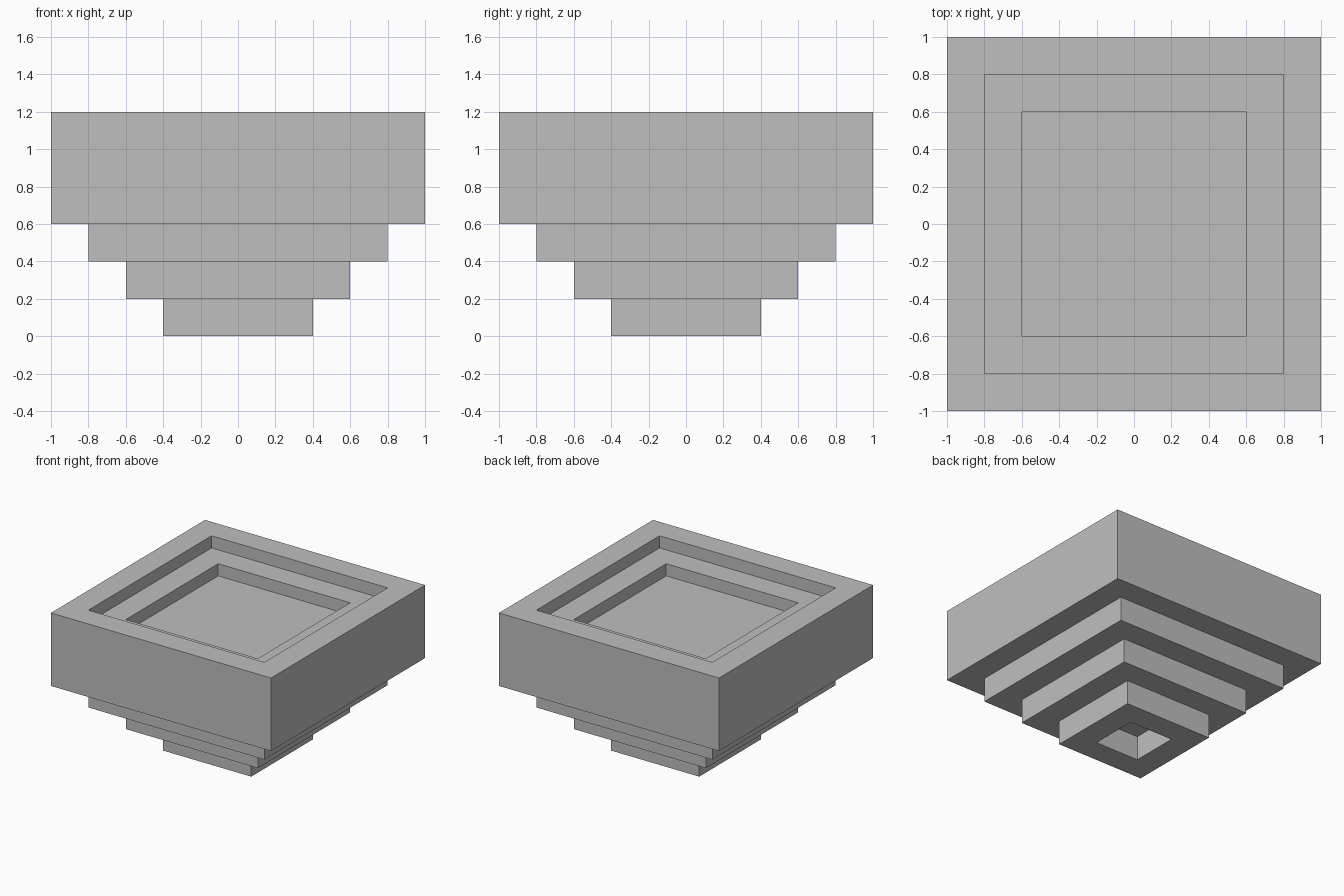
import bpy
import bmesh

default = bpy.data.objects.get("Cube")
if default:
    bpy.data.objects.remove(default, do_unlink=True)

# Plain grey for the whole block
grey = bpy.data.materials.new("plain_grey")
grey.use_nodes = True
colour = (0.52, 0.52, 0.52, 1.0)
grey.diffuse_color = colour
grey.node_tree.nodes["Principled BSDF"].inputs["Base Color"].default_value = colour

STEP = 0.2      # height and overhang of each lower tier
RECESS = 0.1    # depth of each sunken tray level
TOP = 1.2

# Half-width and height along the section, from the base socket round to the tray floor
profile = [(STEP, STEP), (STEP, 0)]
for tier in range(3):
    half = 0.4 + tier * STEP
    profile += [(half, tier * STEP), (half, (tier + 1) * STEP)]
profile += [(1, 0.6), (1, TOP)]
for level in range(2):
    half = 0.8 - level * STEP
    profile += [(half, TOP - level * RECESS), (half, TOP - (level + 1) * RECESS)]


def square_ring(bm, half, z):
    corners = ((-1, -1), (1, -1), (1, 1), (-1, 1))
    return [bm.verts.new((x * half, y * half, z)) for x, y in corners]


# Stepped block: square rings joined by flat walls and ledges
bm = bmesh.new()
rings = [square_ring(bm, half, z) for half, z in profile]
for low, high in zip(rings, rings[1:]):
    for i in range(4):
        j = (i + 1) % 4
        bm.faces.new((low[i], low[j], high[j], high[i]))

# Socket ceiling and tray floor
bm.faces.new(rings[0][::-1])
bm.faces.new(rings[-1])
bmesh.ops.recalc_face_normals(bm, faces=bm.faces)

mesh = bpy.data.meshes.new("stepped_basin")
bm.to_mesh(mesh)
bm.free()
mesh.materials.append(grey)
basin = bpy.data.objects.new("stepped_basin", mesh)
bpy.context.collection.objects.link(basin)
